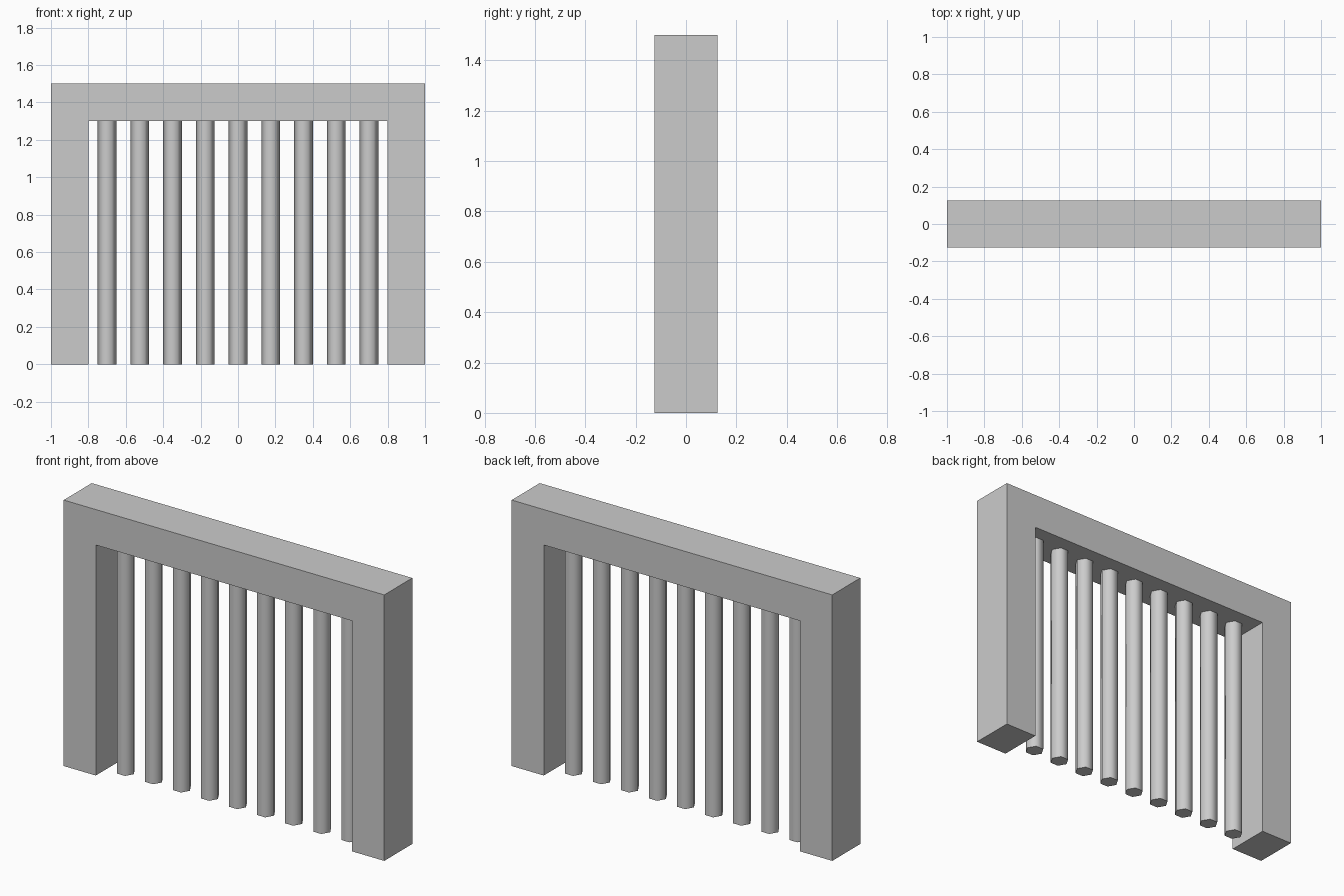
import bpy, bmesh, math

if "Cube" in bpy.data.objects:
    bpy.data.objects.remove(bpy.data.objects["Cube"])

DEPTH, BAR_R, BAR_H = 0.25, 0.05, 1.3

# Frame: upside-down U profile extruded along y
profile = [(-1, 0), (-0.8, 0), (-0.8, 1.3), (0.8, 1.3),
           (0.8, 0), (1, 0), (1, 1.5), (-1, 1.5)]
bm = bmesh.new()
face = bm.faces.new([bm.verts.new((x, -DEPTH / 2, z)) for x, z in profile])
ext = bmesh.ops.extrude_face_region(bm, geom=[face])
moved = [g for g in ext["geom"] if isinstance(g, bmesh.types.BMVert)]
bmesh.ops.translate(bm, verts=moved, vec=(0, DEPTH, 0))
bmesh.ops.recalc_face_normals(bm, faces=bm.faces)
mesh = bpy.data.meshes.new("frame")
bm.to_mesh(mesh)
bm.free()
bpy.context.collection.objects.link(bpy.data.objects.new("frame", mesh))

# Nine six-sided bars, a corner pointing along x
for i in range(9):
    bpy.ops.mesh.primitive_cylinder_add(
        vertices=6, radius=BAR_R, depth=BAR_H,
        location=(-0.7 + 0.175 * i, 0, BAR_H / 2),
        rotation=(0, 0, math.radians(30)))
    bar = bpy.context.object
    bar.name = f"bar_{i + 1}"
    bpy.ops.object.shade_smooth_by_angle(angle=math.radians(65))
